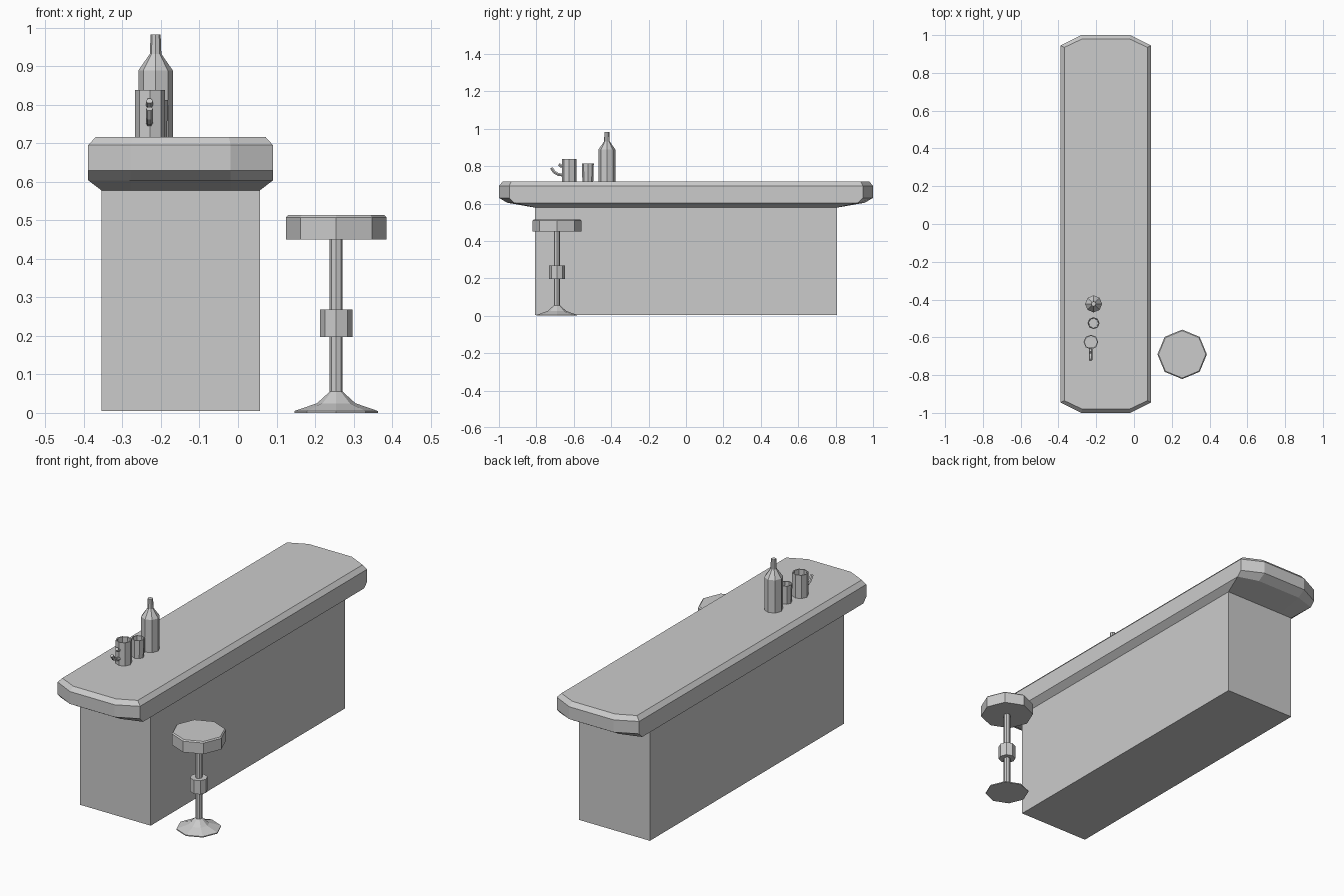
import bpy, bmesh
from math import cos, sin, pi
from mathutils import Vector

if "Cube" in bpy.data.objects:
    bpy.data.objects.remove(bpy.data.objects["Cube"])


def skin(name, rings):
    """Join successive rings of points with flat faces and cap both ends."""
    bm = bmesh.new()
    loops = [[bm.verts.new(p) for p in ring] for ring in rings]
    n = len(loops[0])
    for a, b in zip(loops, loops[1:]):
        for i in range(n):
            j = (i + 1) % n
            bm.faces.new((a[i], a[j], b[j], b[i]))
    bm.faces.new(loops[0][::-1])
    bm.faces.new(loops[-1])
    bmesh.ops.recalc_face_normals(bm, faces=bm.faces)
    me = bpy.data.meshes.new(name)
    bm.to_mesh(me)
    bm.free()
    ob = bpy.data.objects.new(name, me)
    bpy.context.collection.objects.link(ob)
    return ob


def lathe(name, x, y, profile, sides=8):
    """Revolve (radius, z) points about a vertical axis."""
    return skin(name, [[(x + r * cos(2 * pi * i / sides), y + r * sin(2 * pi * i / sides), z)
                        for i in range(sides)] for r, z in profile])


def tube(name, x, path, r, sides=6):
    """Round bar following (y, z) points in the plane at x."""
    pts = [Vector((x, y, z)) for y, z in path]
    side = Vector((1, 0, 0))
    rings = []
    for i, p in enumerate(pts):
        t = (pts[min(i + 1, len(pts) - 1)] - pts[max(i - 1, 0)]).normalized()
        up = t.cross(side)
        rings.append([p + r * (cos(2 * pi * k / sides) * side + sin(2 * pi * k / sides) * up)
                      for k in range(sides)])
    return skin(name, rings)


def slab_ring(half_x, inner_x, corner_y, end_y, z, cx=-0.149):
    """Long octagon with clipped corners."""
    return [(cx + px, py, z) for px, py in (
        (half_x, -corner_y), (half_x, corner_y), (inner_x, end_y), (-inner_x, end_y),
        (-half_x, corner_y), (-half_x, -corner_y), (-inner_x, -end_y), (inner_x, -end_y))]


# Counter body
bpy.ops.mesh.primitive_cube_add(size=1, location=(-0.149, 0, 0.2925))
body = bpy.context.object
body.name = "counter_body"
body.scale = (0.412, 1.615, 0.575)

# Counter top: sloped underside, straight edge, bevelled rim
skin("counter_top", [
    slab_ring(0.206, 0.13, 0.807, 0.807, 0.578),
    slab_ring(0.24, 0.13, 0.92, 0.955, 0.604),
    slab_ring(0.24, 0.13, 0.945, 1.0, 0.63),
    slab_ring(0.24, 0.13, 0.945, 1.0, 0.695),
    slab_ring(0.22, 0.125, 0.935, 0.98, 0.717)])

# Stool
SX, SY = 0.255, -0.69
lathe("stool_foot", SX, SY, [(0.108, 0), (0.108, 0.005), (0.05, 0.025), (0.017, 0.055)])
lathe("stool_pole", SX, SY, [(0.017, 0.05), (0.017, 0.455)])
lathe("stool_collar", SX, SY, [(0.042, 0.197), (0.042, 0.269)])
lathe("stool_seat", SX, SY, [(0.131, 0.45), (0.131, 0.508), (0.125, 0.514)])

# Bottle
lathe("bottle", -0.214, -0.423, [(0.045, 0.717), (0.045, 0.889), (0.015, 0.932), (0.013, 0.983)])

# Open drinking vessels
lathe("glass", -0.214, -0.525, [(0.029, 0.717), (0.032, 0.813), (0.027, 0.813), (0.025, 0.728)])
lathe("mug", -0.228, -0.625, [(0.039, 0.717), (0.039, 0.839), (0.033, 0.839), (0.033, 0.728)])

# Mug handle: curled lower arm and short upper stub
tube("mug_handle_lower", -0.23, [(-0.655, 0.752), (-0.682, 0.755), (-0.705, 0.768), (-0.72, 0.79)], 0.009)
tube("mug_handle_upper", -0.23, [(-0.655, 0.797), (-0.67, 0.801), (-0.68, 0.81)], 0.009)
